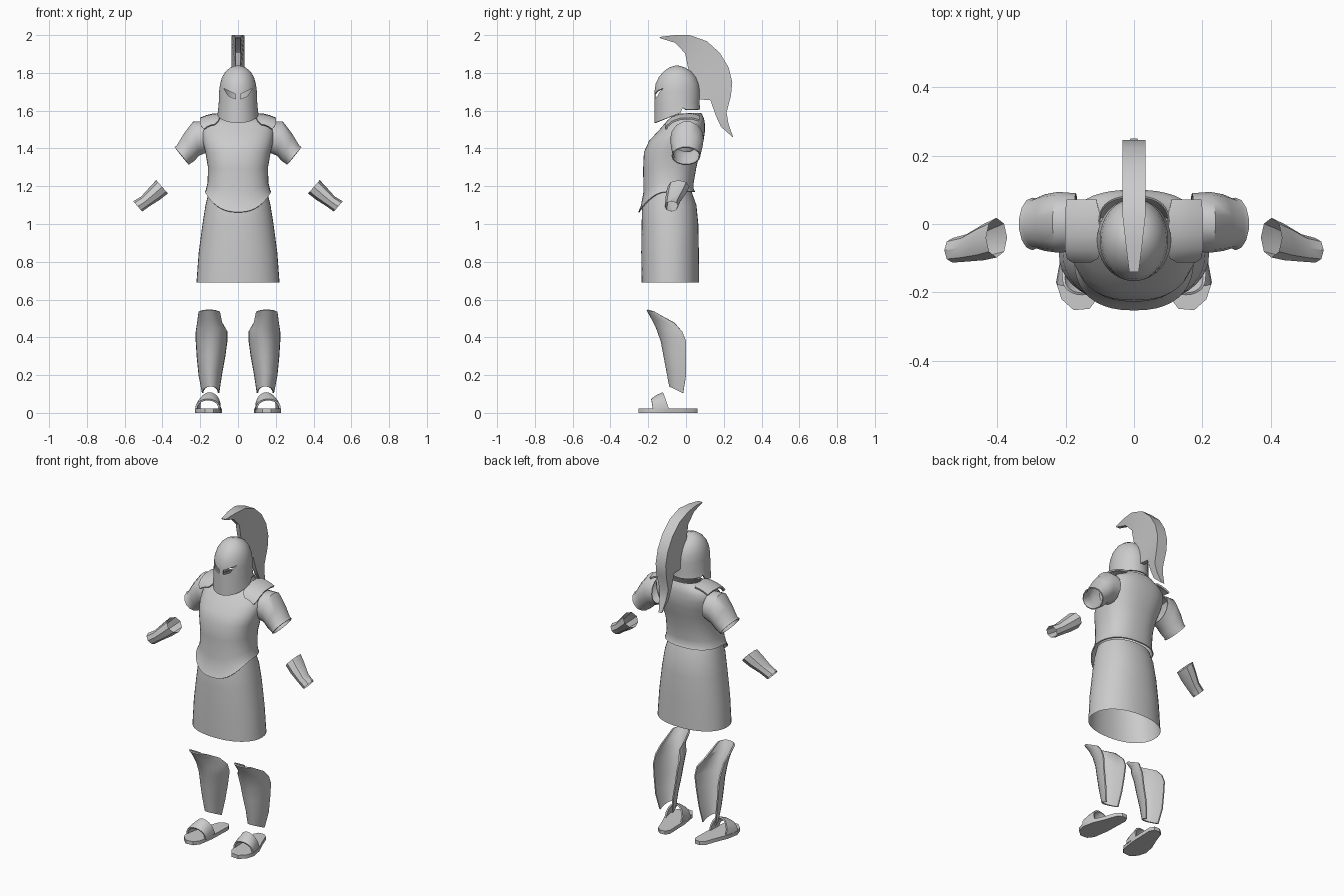
import bpy, bmesh, math
from mathutils import Vector

if "Cube" in bpy.data.objects:
    bpy.data.objects.remove(bpy.data.objects["Cube"])

grey = bpy.data.materials.new("plain_grey")
grey.diffuse_color = (0.6, 0.6, 0.6, 1)
grey.use_nodes = True
grey.node_tree.nodes["Principled BSDF"].inputs["Base Color"].default_value = grey.diffuse_color


def finish(name, bm, thick=0.0, cutter=None, angle=40):
    bmesh.ops.recalc_face_normals(bm, faces=bm.faces)
    me = bpy.data.meshes.new(name)
    bm.to_mesh(me)
    bm.free()
    ob = bpy.data.objects.new(name, me)
    bpy.context.collection.objects.link(ob)
    me.materials.append(grey)
    if thick:
        mod = ob.modifiers.new("shell", 'SOLIDIFY')
        mod.thickness, mod.offset = thick, 0
    if cutter:
        mod = ob.modifiers.new("cut", 'BOOLEAN')
        mod.object, mod.operation, mod.solver = cutter, 'DIFFERENCE', 'EXACT'
    bpy.ops.object.select_all(action='DESELECT')
    ob.select_set(True)
    bpy.context.view_layer.objects.active = ob
    for mod in list(ob.modifiers):
        bpy.ops.object.modifier_apply(modifier=mod.name)
    bpy.ops.object.shade_smooth_by_angle(angle=math.radians(angle))
    return ob


def loft(name, rows, closed=True, caps=False, sx=1, **kw):
    """Skin rows of points; sx = -1 mirrors across x."""
    bm = bmesh.new()
    vs = [[bm.verts.new((p[0] * sx, p[1], p[2])) for p in row] for row in rows]
    n = len(rows[0])
    for a, b in zip(vs, vs[1:]):
        for i in range(n if closed else n - 1):
            j = (i + 1) % n
            bm.faces.new((a[i], a[j], b[j], b[i]))
    if caps:
        bm.faces.new(vs[0])
        bm.faces.new(vs[-1])
    return finish(name, bm, **kw)


def pair(name, rows, **kw):
    for side, sx in (("left", 1), ("right", -1)):
        loft(side + "_" + name, rows, sx=sx, **kw)


def oval(z, hx, yf, yb, n=40, power=2.0, dip=0.0):
    """Horizontal oval; dip lowers the front."""
    row = []
    for i in range(n):
        a = 2 * math.pi * i / n
        c, s = math.cos(a), math.sin(a)
        x = math.copysign(abs(c) ** (2 / power), c)
        y = math.copysign(abs(s) ** (2 / power), s)
        row.append((hx * x, (yf + yb) / 2 + (yb - yf) / 2 * y,
                    z - dip * max(0, -y) ** 2))
    return row


def hoop(centre, u, v, n=10):
    c, u, v = Vector(centre), Vector(u), Vector(v)
    return [c + u * math.cos(2 * math.pi * i / n) + v * math.sin(2 * math.pi * i / n)
            for i in range(n)]


# skirt
loft("skirt", [oval(*r, power=2.2) for r in (
    (.69, .22, -.235, .07), (.85, .208, -.237, .068), (1.0, .188, -.235, .065),
    (1.1, .172, -.232, .055), (1.17, .155, -.215, .03))])

# breastplate with a curved lower edge
loft("cuirass", [oval(z, hx, yf, yb, power=2.4, dip=d) for z, hx, yf, yb, d in (
    (1.17, .172, -.25, .045, .108), (1.185, .166, -.236, .038, .09),
    (1.22, .158, -.222, .038, .05), (1.30, .156, -.224, .052, .01),
    (1.38, .17, -.22, .07, 0), (1.44, .185, -.192, .09, 0),
    (1.49, .19, -.145, .097, 0), (1.53, .183, -.11, .097, 0),
    (1.555, .15, -.088, .093, .005), (1.567, .12, -.07, .088, .01),
    (1.585, .10, -.06, .08, .025))], thick=.006)

# shoulder plates
pair("shoulder_plate", [
    [(x0 + (x1 - x0) * t, y, z + .012 - .024 * t * t) for t in (0, .33, .67, 1)]
    for y, z, x0, x1 in ((-.108, 1.513, .125, .18), (-.098, 1.53, .105, .195),
                         (-.072, 1.553, .095, .2), (-.03, 1.568, .095, .2),
                         (.03, 1.57, .1, .2), (.07, 1.56, .11, .195))],
    closed=False, thick=.01)

# sleeves
pair("sleeve", [hoop((x, y, z), (0, w, 0), (vx, 0, vz), 14) for x, y, z, w, vx, vz in (
    (.17, .005, 1.46, .082, .005, .08), (.222, .005, 1.452, .086, .015, .09),
    (.26, .004, 1.405, .08, .026, .072), (.288, .002, 1.368, .07, .034, .048),
    (.298, 0, 1.36, .074, .037, .046))], thick=.006)

# forearm guards
pair("bracer", [hoop((x, y, z), (0, w, 0), (.66 * r, 0, .75 * r), 8) for x, y, z, w, r in (
    (.402, -.04, 1.197, .058, .047), (.44, -.053, 1.162, .053, .043),
    (.49, -.07, 1.12, .04, .034), (.531, -.077, 1.093, .036, .036))])

# eye cutters for the helmet
eyes = bmesh.new()
for s in (1, -1):
    outline = ((.076, 1.718), (.014, 1.688), (.014, 1.662), (.05, 1.677))
    front = [eyes.verts.new((s * x, -.3, z)) for x, z in outline]
    back = [eyes.verts.new((s * x, -.08, z)) for x, z in outline]
    eyes.faces.new(front)
    eyes.faces.new(back)
    for i in range(4):
        j = (i + 1) % 4
        eyes.faces.new((front[i], front[j], back[j], back[i]))
eye_cutter = finish("eye_cutter", eyes)
eye_cutter.hide_render = True

# helmet with a chin point, cheek notch and neck guard
rim = []
for x, y, z in oval(1.6, .104, -.163, .07, 48):
    if y > -.005:
        z = 1.605
    elif y > -.03:
        z = 1.615
    else:
        z = 1.588 + (y + .03) * .4
    rim.append((x, y, z))
rings = [rim] + [oval(z, hx, yf, yb, 48) for z, hx, yf, yb in (
    (1.64, .098, -.163, .068), (1.7, .096, -.163, .07), (1.74, .091, -.157, .064),
    (1.775, .081, -.141, .05), (1.805, .063, -.116, .026), (1.824, .04, -.088, -.006),
    (1.833, .018, -.064, -.032), (1.835, .003, -.05, -.046))]
loft("helmet", rings, caps=False, thick=.008, cutter=eye_cutter)
bpy.data.objects.remove(eye_cutter)

# crest: outer edge y, z; inner edge y, z; outer half width
crest = ((-.14, 1.99, -.138, 1.984, .014), (-.06, 2.0, -.06, 1.96, .024),
         (.02, 2.0, -.005, 1.905, .033), (.11, 1.968, .01, 1.83, .034),
         (.18, 1.905, .03, 1.77, .034), (.225, 1.83, .05, 1.71, .034),
         (.245, 1.75, .07, 1.66, .034), (.238, 1.68, .13, 1.655, .034),
         (.215, 1.59, .157, 1.575, .03), (.225, 1.53, .185, 1.515, .022),
         (.25, 1.458, .244, 1.462, .01))
loft("crest", [[(-w, a, b), (w, a, b), (.012, c, d), (-.012, c, d)]
               for a, b, c, d, w in crest], caps=True, angle=30)

# greaves, open at the back
shin = ((.14, .105, .145, .042, -.085, -.015), (.22, .2, .147, .058, -.1, 0),
        (.3, .3, .143, .072, -.115, 0), (.38, .38, .14, .08, -.13, 0),
        (.45, .43, .14, .08, -.155, -.02), (.5, .475, .15, .063, -.18, -.06),
        (.545, .535, .152, .053, -.205, -.165))
rows = []
for zf, zb, cx, hx, yf, yb in shin:
    row = []
    for i in range(13):
        a = math.pi * i / 12
        s = math.sin(a)
        row.append((cx + hx * math.cos(a), yb + (yf - yb) * s, zb + (zf - zb) * s))
    rows.append(row)
pair("greave", rows, closed=False, thick=.008)

# sandal soles
sole = ((.085, .03), (.1, .058), (.135, .06), (.16, .04), (.185, -.03), (.215, -.1),
        (.228, -.17), (.212, -.22), (.176, -.252), (.13, -.248), (.105, -.215), (.09, -.12))
pair("sandal_sole", [[(x, y, z) for x, y in sole] for z in (0, .022)], caps=True)

# sandal straps, lower at the toe side
rows = []
for base_y, top_y, h, cx, hx in ((-.175, -.182, .07, .16, .062),
                                 (-.14, -.155, .09, .157, .06),
                                 (-.09, -.12, .105, .15, .055)):
    row = []
    for i in range(11):
        a = math.pi * i / 10
        s = math.sin(a) ** .8 if 0 < i < 10 else 0
        row.append((cx + hx * math.cos(a), base_y + (top_y - base_y) * s, .015 + (h - .015) * s))
    rows.append(row)
pair("sandal_strap", rows, closed=False, thick=.01)
